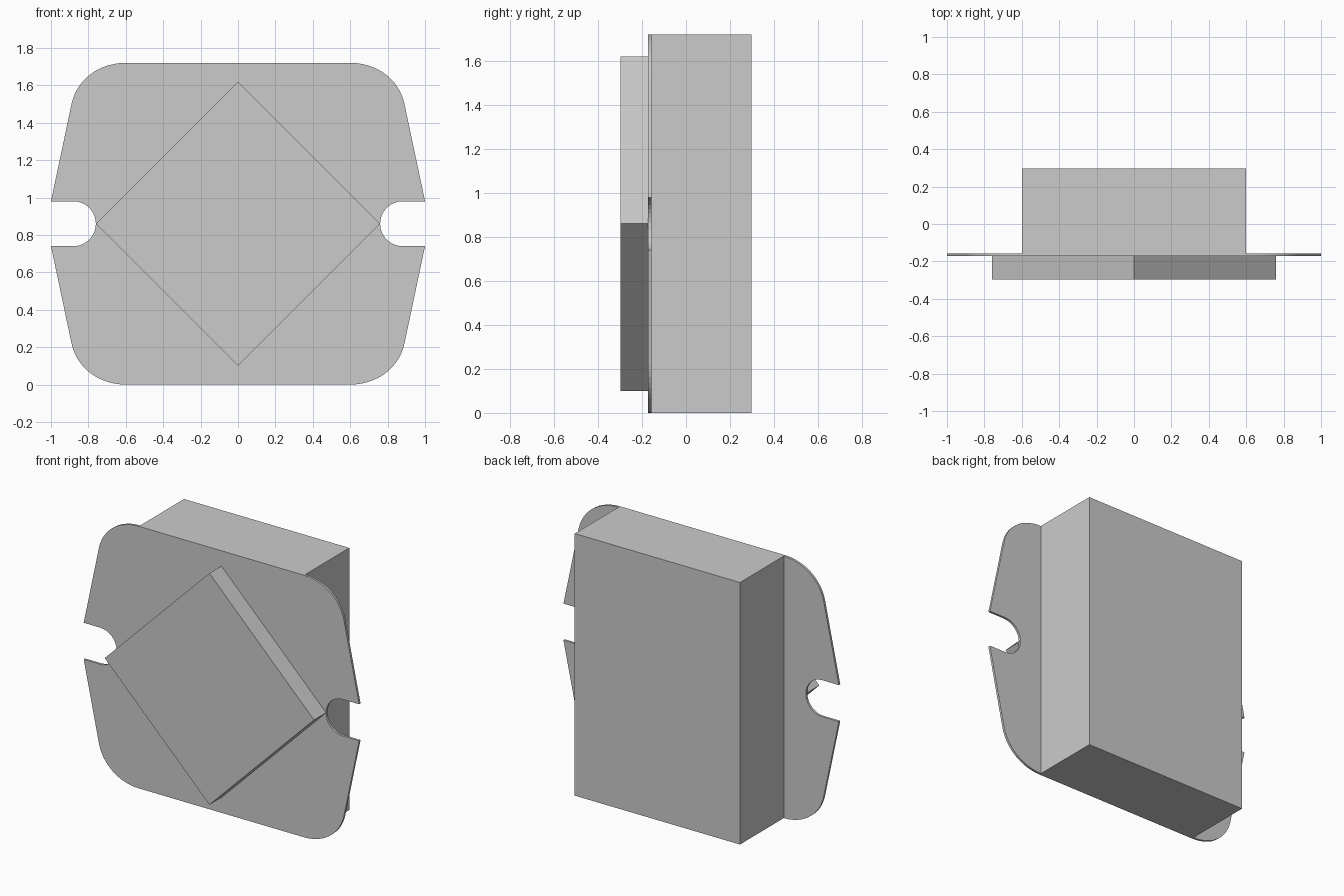
import bpy, bmesh, math
from mathutils import Vector
from mathutils.geometry import interpolate_bezier

if "Cube" in bpy.data.objects:
    bpy.data.objects.remove(bpy.data.objects["Cube"])

MID = 0.86  # height of the horizontal symmetry line


def prism(name, outline, y0, y1):
    """Extrude a closed (x, z) outline from y0 to y1."""
    bm = bmesh.new()
    face = bm.faces.new([bm.verts.new((x, y0, z)) for x, z in outline])
    ext = bmesh.ops.extrude_face_region(bm, geom=[face])
    verts = [g for g in ext["geom"] if isinstance(g, bmesh.types.BMVert)]
    bmesh.ops.translate(bm, verts=verts, vec=(0, y1 - y0, 0))
    bmesh.ops.recalc_face_normals(bm, faces=bm.faces)
    mesh = bpy.data.meshes.new(name)
    bm.to_mesh(mesh)
    bm.free()
    obj = bpy.data.objects.new(name, mesh)
    bpy.context.collection.objects.link(obj)
    return obj


# Upper right quarter of the flange, relative to the symmetry line
corner = interpolate_bezier(Vector((0.60, 0.86, 0)), Vector((0.745, 0.86, 0)),
                            Vector((0.863, 0.77, 0)), Vector((0.89, 0.64, 0)), 14)
quarter = [(p.x, p.y) for p in corner] + [(1.0, 0.12)]
for i in range(9):
    a = math.radians(90 + 90 * i / 8)
    quarter.append((0.88 + 0.12 * math.cos(a), 0.12 * math.sin(a)))

# Mirror the quarter to the full outline
right = quarter + [(x, -z) for x, z in reversed(quarter[:-1])]
outline = right + [(-x, z) for x, z in reversed(right)]
prism("flange_plate", [(x, MID + z) for x, z in outline], -0.172, -0.157)

# Housing behind the flange
prism("housing_body", [(-0.6, 0), (0.6, 0), (0.6, 1.72), (-0.6, 1.72)], -0.157, 0.297)

# Square block turned 45 degrees on the front
d = 0.76
prism("diamond_block", [(d, MID), (0, MID + d), (-d, MID), (0, MID - d)], -0.297, -0.172)
